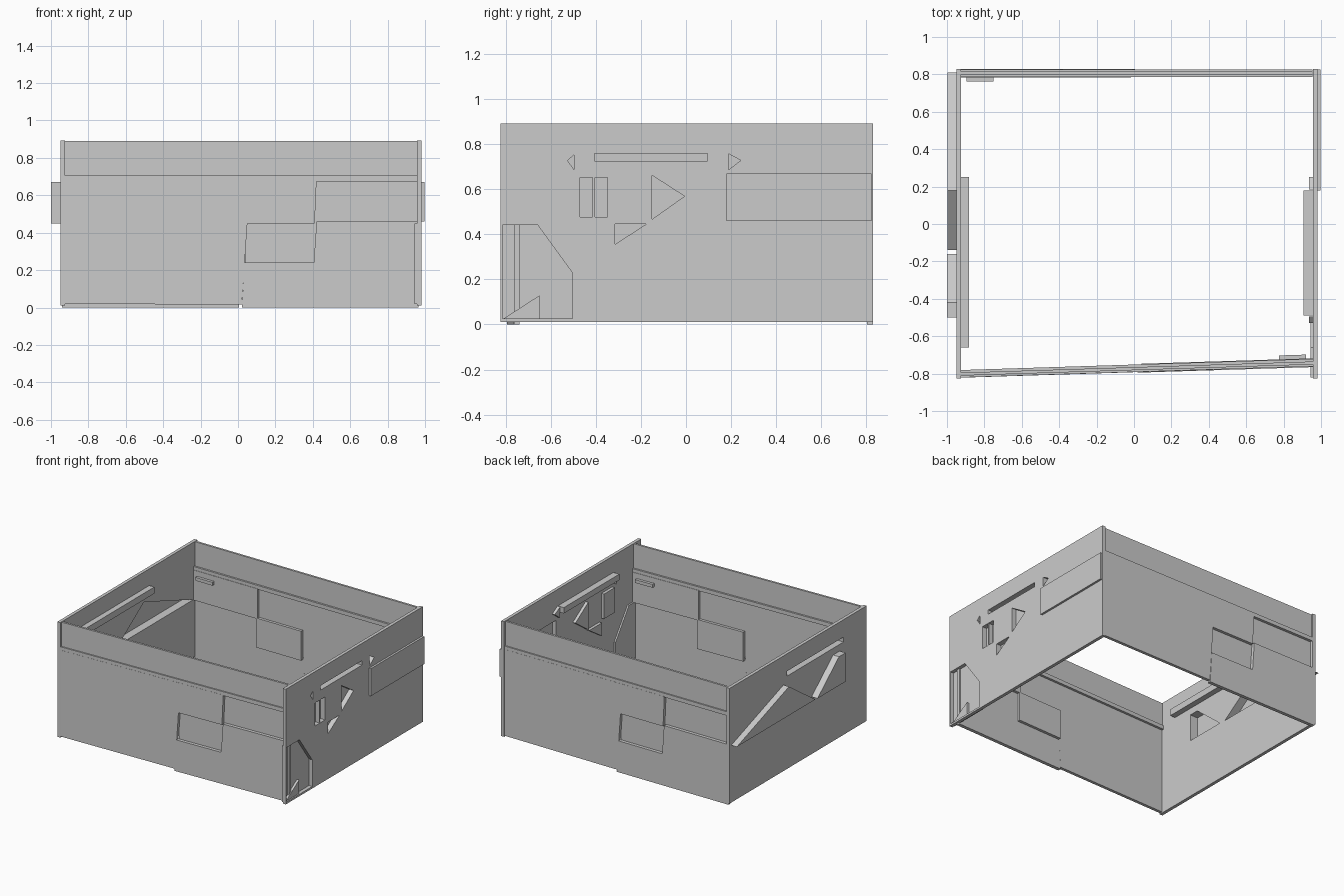
import bpy, bmesh

if "Cube" in bpy.data.objects:
    bpy.data.objects.remove(bpy.data.objects["Cube"])


def prism(name, pts, a, b, place):
    """Extrude a 2D outline between depths a and b; place maps (u, z, depth) to xyz."""
    bm = bmesh.new()
    lo = [bm.verts.new(place(u, z, a)) for u, z in pts]
    hi = [bm.verts.new(place(u, z, b)) for u, z in pts]
    bm.faces.new(lo)
    bm.faces.new(hi)
    n = len(pts)
    for i in range(n):
        j = (i + 1) % n
        bm.faces.new((lo[i], lo[j], hi[j], hi[i]))
    bmesh.ops.recalc_face_normals(bm, faces=bm.faces)
    me = bpy.data.meshes.new(name)
    bm.to_mesh(me)
    bm.free()
    ob = bpy.data.objects.new(name, me)
    bpy.context.collection.objects.link(ob)
    return ob


def rect(u0, u1, z0, z1):
    return [(u0, z0), (u1, z0), (u1, z1), (u0, z1)]


def side(u, z, d):
    return (d, u, z)


def front(u, z, d):
    return (u, -0.825 + 0.06 * (u + 0.93) / 1.89 + d, z)


def back(u, z, d):
    return (0.025 - u, 0.83 - d, z)


def cut(ob, cutter):
    m = ob.modifiers.new("cut", 'BOOLEAN')
    m.operation = 'DIFFERENCE'
    m.object = cutter
    m.solver = 'EXACT'


def pocket(wall, name, pts, mouth, floor):
    """Hollow bump: opening at depth 'mouth', closed at depth 'floor'."""
    s = 1 if floor > mouth else -1
    cy = sum(p[0] for p in pts) / len(pts)
    cz = sum(p[1] for p in pts) / len(pts)
    h = max(abs(p[1] - cz) for p in pts)
    k = 1 - min(0.25, 0.007 / h)
    inner = [(cy + (y - cy) * k, cz + (z - cz) * k) for y, z in pts]
    shell = prism(name, pts, mouth + s * 0.004, floor, side)
    c = prism(name + "_cutter", inner, mouth - s * 0.03, floor - s * 0.009, side)
    c.hide_render = True
    c.hide_viewport = True
    c.display_type = 'WIRE'
    cut(wall, c)
    cut(shell, c)


# Front and back walls: stepped sheet panels under a plain upper band
for tag, place in (("front", front), ("back", back)):
    prism(tag + "_upper_band", rect(-0.93, 0.965, 0.69, 0.89), 0.014, 0.030, place)
    prism(tag + "_ledge", rect(-0.93, 0.965, 0.675, 0.705), 0.004, 0.044, place)
    prism(tag + "_left_panel",
          [(-0.93, 0.02), (0.02, 0.015), (0.05, 0.45), (0.41, 0.45),
           (0.42, 0.68), (-0.93, 0.68)], 0.003, 0.026, place)
    prism(tag + "_lower_right_panel",
          [(0.02, 0.0), (0.965, 0.0), (0.965, 0.46), (0.42, 0.46),
           (0.405, 0.24), (0.035, 0.24)], 0.0, 0.026, place)
    prism(tag + "_recessed_pocket", rect(0.04, 0.42, 0.23, 0.455), 0.025, 0.047, place)
    prism(tag + "_recessed_panel", rect(0.41, 0.965, 0.45, 0.68), 0.025, 0.047, place)
    prism(tag + "_handle", rect(0.775, 0.92, 0.615, 0.64), 0.047, 0.068, place)

# Right wall with inward recesses and one outward panel
right = prism("right_wall", rect(-0.825, 0.83, 0.012, 0.892), 0.957, 0.982, side)
pocket(right, "right_bar_recess",
       [(-0.49, 0.72), (0.18, 0.72), (0.18, 0.765), (-0.49, 0.765)], 0.982, 0.907)
for i, pts in enumerate((
        rect(-0.475, -0.345, 0.47, 0.66),
        [(-0.155, 0.46), (0.0, 0.57), (-0.155, 0.67)],
        [(-0.32, 0.35), (-0.165, 0.45), (-0.32, 0.45)],
        [(0.185, 0.68), (0.25, 0.73), (0.185, 0.765)],
        [(-0.495, 0.68), (-0.495, 0.76), (-0.53, 0.73)])):
    pocket(right, "right_recess_%d" % i, pts, 0.982, 0.935)
prism("right_window_mullion", rect(-0.415, -0.405, 0.47, 0.66), 0.94, 0.978, side)
pocket(right, "right_lower_recess",
       [(-0.82, 0.02), (-0.5, 0.02), (-0.5, 0.23), (-0.66, 0.45), (-0.82, 0.45)],
       0.982, 0.945)
prism("right_corner_gusset", [(-0.82, 0.02), (-0.65, 0.02), (-0.65, 0.13)],
      0.95, 0.972, side)
pocket(right, "right_outset_panel", rect(0.18, 0.825, 0.46, 0.67), 0.957, 0.998)

# Left wall with an inward bar and outward triangular truss bumps
left = prism("left_wall", rect(-0.825, 0.83, 0.012, 0.892), -0.950, -0.925, side)
pocket(left, "left_bar_recess", rect(-0.66, 0.25, 0.715, 0.765), -0.950, -0.882)
pocket(left, "left_large_truss",
       [(0.81, 0.45), (0.18, 0.67), (-0.14, 0.45)], -0.925, -0.997)
pocket(left, "left_small_truss",
       [(-0.16, 0.45), (-0.42, 0.67), (-0.5, 0.67), (-0.5, 0.45)], -0.925, -1.0)
